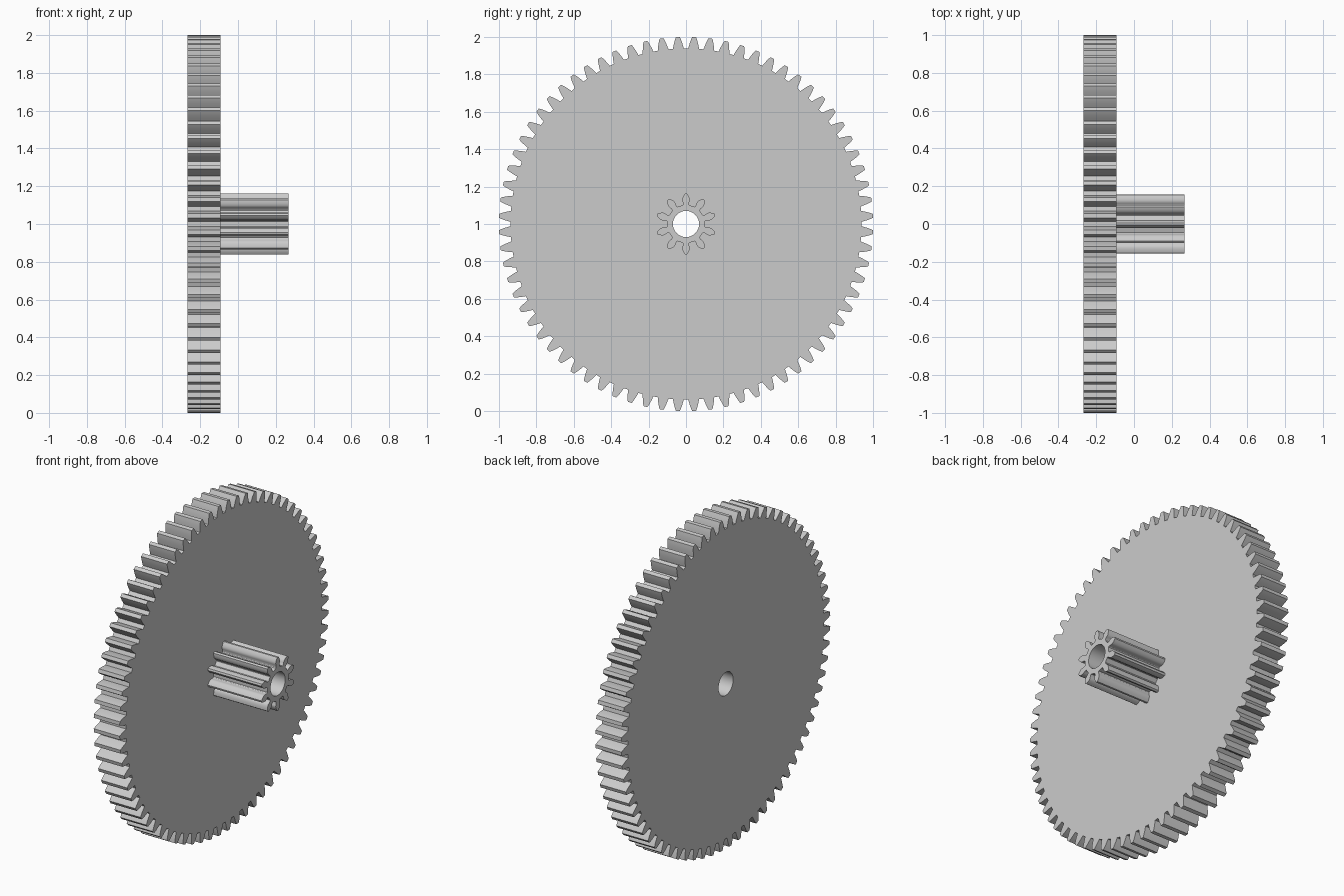
import bpy
import bmesh
from math import sin, cos, pi, radians

cube = bpy.data.objects.get("Cube")
if cube:
    bpy.data.objects.remove(cube)

AXIS_Z = 1.0
BORE = 0.07

grey = bpy.data.materials.new("plain_grey")
grey.use_nodes = True
colour = (0.6, 0.6, 0.6, 1)
grey.diffuse_color = colour
grey.node_tree.nodes["Principled BSDF"].inputs["Base Color"].default_value = colour


def gear_outline(teeth, half_tooth, phase):
    """Repeat a mirrored tooth, given as (radius, half width) from root to tip."""
    tooth = [(r, -w) for r, w in half_tooth] + [(r, w) for r, w in reversed(half_tooth)]
    points = []
    for i in range(teeth):
        a = 2 * pi * (i + phase) / teeth
        points += [(r * sin(a) + w * cos(a), r * cos(a) - w * sin(a)) for r, w in tooth]
    return points


def circle(radius, count):
    return [(radius * sin(2 * pi * i / count), radius * cos(2 * pi * i / count))
            for i in range(count)]


def make_gear(name, outline, x0, x1, keep_back=True):
    """Fill the outline around the bore and extrude it along x."""
    bm = bmesh.new()
    edges = []
    for loop in (outline, circle(BORE, 48)):
        verts = [bm.verts.new((x0, y, AXIS_Z + z)) for y, z in loop]
        edges += [bm.edges.new((v, verts[i - 1])) for i, v in enumerate(verts)]
    bmesh.ops.triangle_fill(bm, edges=edges, use_beauty=True)
    back = list(bm.faces)
    result = bmesh.ops.extrude_face_region(bm, geom=back, use_keep_orig=True)
    moved = [g for g in result["geom"] if isinstance(g, bmesh.types.BMVert)]
    bmesh.ops.translate(bm, verts=moved, vec=(x1 - x0, 0, 0))
    bmesh.ops.recalc_face_normals(bm, faces=bm.faces)
    if not keep_back:
        bmesh.ops.delete(bm, geom=back, context="FACES_ONLY")
    mesh = bpy.data.meshes.new(name)
    bm.to_mesh(mesh)
    bm.free()
    mesh.materials.append(grey)
    obj = bpy.data.objects.new(name, mesh)
    bpy.context.collection.objects.link(obj)
    bpy.ops.object.select_all(action="DESELECT")
    obj.select_set(True)
    bpy.context.view_layer.objects.active = obj
    bpy.ops.object.shade_smooth_by_angle(angle=radians(25))
    return obj


# Large wheel with tapered teeth, a gap at each quarter
wheel_tooth = [(0.938, 0.029), (0.956, 0.025), (0.973, 0.0205), (0.987, 0.016), (1.0, 0.011)]
make_gear("large_gear_wheel", gear_outline(72, wheel_tooth, 0.5), -0.267, -0.093)

# Small pinion with undercut, rounded teeth
pinion_tooth = [(0.1, 0.018), (0.104, 0.0155), (0.112, 0.0155), (0.12, 0.018), (0.128, 0.0205),
                (0.136, 0.0195), (0.145, 0.0165), (0.154, 0.0115), (0.162, 0.006)]
make_gear("pinion", gear_outline(10, pinion_tooth, 0), -0.093, 0.267, keep_back=False)
